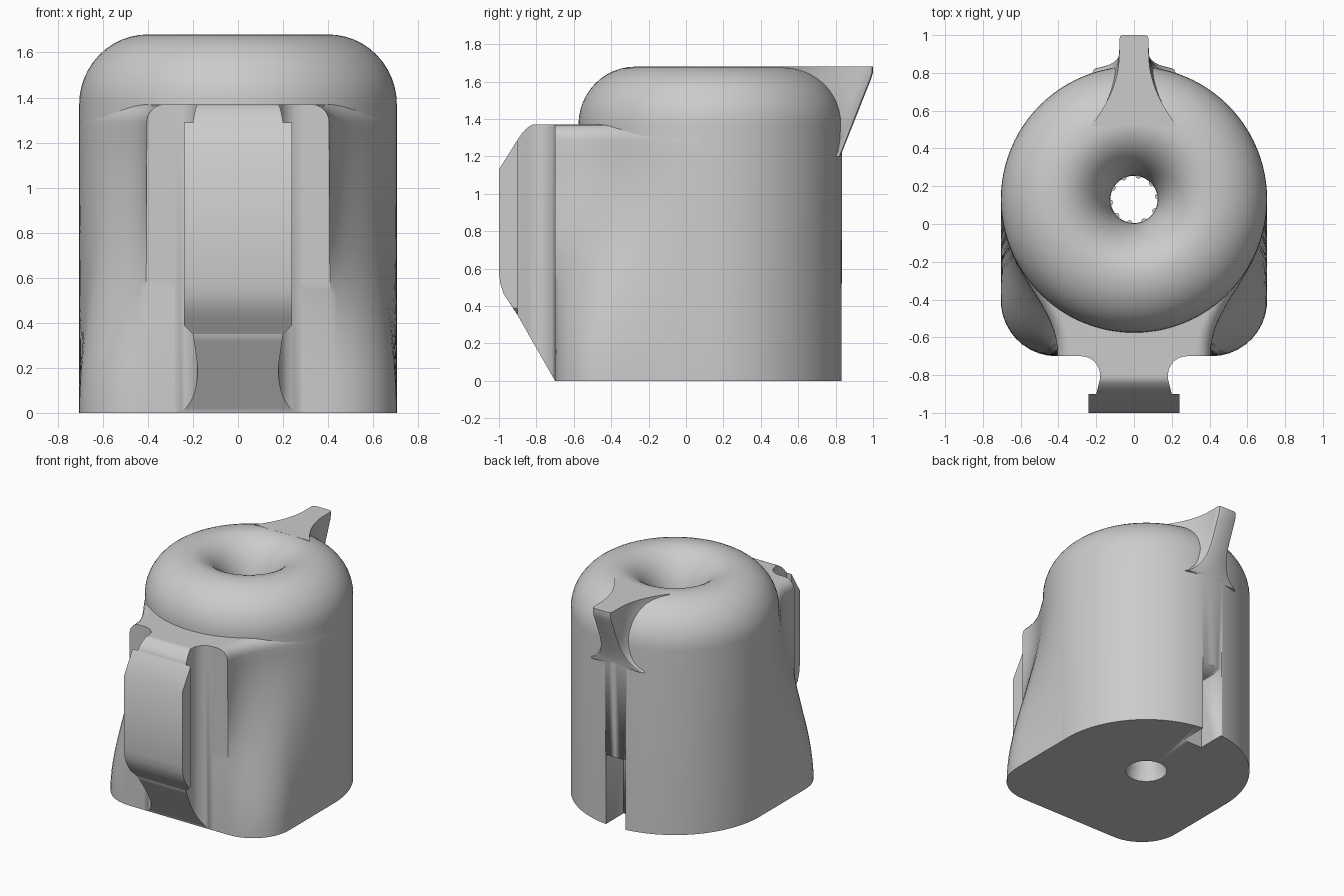
import bpy, bmesh
from math import sin, cos, pi, sqrt

cube = bpy.data.objects.get("Cube")
if cube:
    bpy.data.objects.remove(cube, do_unlink=True)

grey = bpy.data.materials.new("plain grey")
grey.use_nodes = True
colour = (0.6, 0.6, 0.6, 1)
grey.diffuse_color = colour
grey.node_tree.nodes["Principled BSDF"].inputs["Base Color"].default_value = colour

CY, R = 0.13, 0.705          # axis offset and radius of the round body
FRONT, DECK = -0.70, 1.37    # front wall and shoulder height


def loft(name, rings, closed=False, angle=35):
    """Skin matching closed rings; cap the ends unless the rings form a loop."""
    bm = bmesh.new()
    rows = [[bm.verts.new(p) for p in ring] for ring in rings]
    n = len(rows[0])
    pairs = list(zip(rows, rows[1:] + rows[:1])) if closed else list(zip(rows, rows[1:]))
    for a, b in pairs:
        for i in range(n):
            j = (i + 1) % n
            bm.faces.new((a[i], a[j], b[j], b[i]))
    if not closed:
        bm.faces.new(rows[0])
        bm.faces.new(rows[-1])
    bmesh.ops.recalc_face_normals(bm, faces=bm.faces)
    mesh = bpy.data.meshes.new(name)
    bm.to_mesh(mesh)
    bm.free()
    obj = bpy.data.objects.new(name, mesh)
    mesh.materials.append(grey)
    bpy.context.collection.objects.link(obj)
    bpy.ops.object.select_all(action='DESELECT')
    obj.select_set(True)
    bpy.context.view_layer.objects.active = obj
    bpy.ops.object.shade_smooth_by_angle(angle=angle * pi / 180)
    return obj


def lerp(a, b, t):
    return a + (b - a) * t


def mirror_x(half):
    """Close a half outline given on the +x side."""
    return half + [(-x, y) for x, y in reversed(half)]


# Round body: turned profile with a rolled rim and a central bore
rim = [(0.40 + 0.305 * cos(a), DECK + 0.31 * sin(a)) for a in [k * pi / 24 for k in range(13)]]
funnel = [(0.40 - 0.275 * sin(a), 1.28 + 0.40 * cos(a)) for a in [k * pi / 24 for k in range(1, 13)]]
profile = [(0.14, 0), (R, 0)] + rim + funnel + [(0.125, 0.08), (0.14, 0.05)]
SEG = 96
body = loft("round_body", [[(r * sin(2 * pi * k / SEG), CY + r * cos(2 * pi * k / SEG), z)
                            for r, z in profile] for k in range(SEG)], closed=True)

# Slot at the foot of the back
slot = loft("slot_cutter", [[(x, 0.62, z), (x, 1.0, z), (x, 1.0, z + h), (x, 0.62, z + h)]
                            for x, z, h in ((-0.08, -0.1, 0.62), (0.08, -0.1, 0.62))])
slot.hide_render = True
slot.display_type = 'WIRE'
cut = body.modifiers.new("back_slot", 'BOOLEAN')
cut.operation = 'DIFFERENCE'
cut.solver = 'EXACT'
cut.object = slot
bpy.context.view_layer.objects.active = body
bpy.ops.object.modifier_apply(modifier=cut.name)
bpy.data.objects.remove(slot, do_unlink=True)

# Small ribs around the bore
for k in range(10):
    a = 2 * pi * (k + 0.3) / 10
    cx, cy = 0.128 * sin(a), CY + 0.128 * cos(a)
    loft(f"bore_rib_{k + 1}", [[(cx + 0.016 * cos(b * pi / 4), cy + 0.016 * sin(b * pi / 4), z)
                                for b in range(8)] for z in (1.1, 1.33)])

# Front housing: rounded square foot blending into a waisted neck
STEPS = 16


def foot_point(t):
    """From the side wall round the corner to the front wall."""
    if t < 0.4:
        return R, lerp(0.08, -0.405, t / 0.4)
    a = (t - 0.4) / 0.6 * pi / 2
    return 0.41 + 0.295 * cos(a), -0.405 + (FRONT + 0.405) * sin(a)


def neck_point(t):
    """Concave sweep from the round body to the neck edge."""
    u = 1 - t
    p = ((0.704, 0.08), (0.68, -0.28), (0.40, -0.42), (0.405, FRONT))
    w = (u ** 3, 3 * u * u * t, 3 * u * t * t, t ** 3)
    return tuple(sum(wi * q[i] for wi, q in zip(w, p)) for i in (0, 1))


def housing_ring(z, inset):
    s = min(z / 1.25, 1)
    s = s * s * (3 - 2 * s)
    half = [(0.45, -0.25)]
    for k in range(STEPS + 1):
        a, b = foot_point(k / STEPS), neck_point(k / STEPS)
        half.append((lerp(a[0], b[0], s) - inset, lerp(a[1], b[1], s)))
    return [(x, y, z) for x, y in mirror_x(half)]


levels = [(1.29 * k / 24, 0) for k in range(25)]
levels += [(1.29 + 0.08 * sin(a), 0.08 * (1 - cos(a))) for a in [k * pi / 12 for k in range(1, 7)]]
loft("front_housing", [housing_ring(z, i) for z, i in levels], angle=40)


# Handle web: filleted stem with a sloping underside
def web_ring(y):
    d = FRONT - y
    w = 0.18
    if d < 0.1:
        w += 0.1 - sqrt(0.1 ** 2 - (0.1 - d) ** 2)
    w += 0.02 * max(0, (d - 0.12) / 0.08)
    e = max(0, (d - 0.12) / 0.08)
    top = DECK - 0.08 * (0.4 * e + 0.6 * e * e)
    low = d * 1.75
    return [(-w, y, low), (w, y, low), (w, y, top), (-w, y, top)]


web_y = [0, 0.004, 0.012, 0.025, 0.04, 0.06, 0.08, 0.1, 0.12, 0.14, 0.16, 0.18, 0.2]
loft("handle_web", [web_ring(FRONT - d) for d in web_y])


# Handle plate: bevelled top, curved foot, nipped lower corners
def plate_ring(x, low):
    outline = [(-0.9, 1.29), (-1, 1.13), (-1, 0.58), (-0.993, 0.52), (-0.975, 0.465),
               (-0.945, 0.42), (-0.9 - (low - 0.35) * 0.6, low), (-0.9, low)]
    return [(x, y, z) for y, z in outline]


loft("handle_plate", [plate_ring(*p) for p in ((-0.24, 0.39), (-0.2, 0.35), (0.2, 0.35), (0.24, 0.39))])


# Pouring lip at the back, flaring into the rim
def lip_ring(z):
    t = min((z - 1.2) / 0.44, 1)
    tip = 0.825 + 0.175 * t
    start, reach = 0.95 - 0.05 * t, 0.15 + 0.23 * t
    half = []
    for k in range(13):
        y = lerp(0.52, tip - 0.02, k / 12)
        f = min(max((start - y) / reach, 0), 1)
        half.append((0.078 + 0.15 * f * f, y))
    x = half[-1][0]
    half += [(x - 0.006, tip - 0.006), (x - 0.02, tip)]
    return [(x, y, z) for x, y in mirror_x(half)]


loft("pouring_lip", [lip_ring(1.2 + 0.48 * k / 16) for k in range(17)], angle=40)
